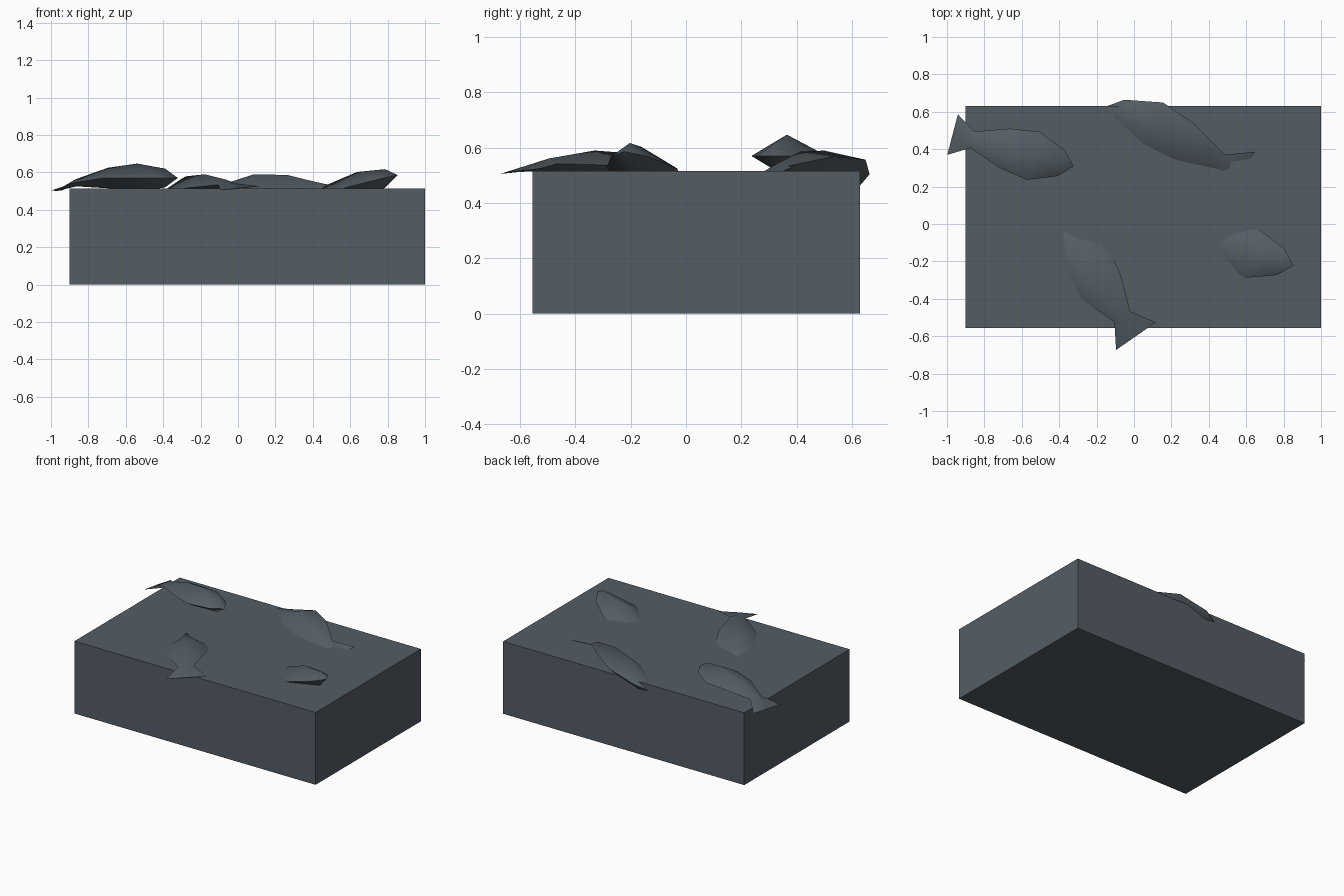
import bpy, bmesh, math

cube = bpy.data.objects.get("Cube")
if cube:
    bpy.data.objects.remove(cube, do_unlink=True)

slate = bpy.data.materials.new("slate_grey")
slate.use_nodes = True
colour = (0.088, 0.11, 0.128, 1)
slate.diffuse_color = colour
slate.node_tree.nodes["Principled BSDF"].inputs["Base Color"].default_value = colour


def make_object(name, bm):
    bmesh.ops.recalc_face_normals(bm, faces=bm.faces[:])
    mesh = bpy.data.meshes.new(name)
    bm.to_mesh(mesh)
    bm.free()
    mesh.materials.append(slate)
    obj = bpy.data.objects.new(name, mesh)
    bpy.context.collection.objects.link(obj)
    return obj


# Solid block
bm = bmesh.new()
bmesh.ops.create_cube(bm, size=1)
bmesh.ops.scale(bm, vec=(1.9, 1.185, 0.515), verts=bm.verts[:])
bmesh.ops.translate(bm, vec=(0.05, 0.0375, 0.2575), verts=bm.verts[:])
make_object("block", bm)

# Fish stations from tail to head: distance, half width, half thickness, height offset
STATIONS = [
    (0, 0.112, 0.002, -0.067),
    (0.11, 0.045, 0.02, -0.025),
    (0.285, 0.108, 0.055, 0),
    (0.445, 0.133, 0.077, 0),
    (0.60, 0.072, 0.05, 0),
]
NOSE = 0.67


def make_fish(name, tail, heading, scale, base, pitch, roll):
    """Diamond-section fish lying on its side, leaning by pitch and roll."""
    c, s = math.cos(math.radians(heading)), math.sin(math.radians(heading))

    def place(along, across, up):
        along, across, up = along * scale, across * scale, up * scale
        return (tail[0] + c * along - s * across,
                tail[1] + s * along + c * across,
                base + up + pitch * along + roll * across)

    bm = bmesh.new()
    rings = []
    for d, w, t, h in STATIONS:
        section = [(w, h), (0, h + t), (-w, h), (0, h - t)]
        rings.append([bm.verts.new(place(d, a, u)) for a, u in section])
    for r0, r1 in zip(rings, rings[1:]):
        for i in range(4):
            j = (i + 1) % 4
            bm.faces.new((r0[i], r0[j], r1[j], r1[i]))
    nose = bm.verts.new(place(NOSE, 0, 0))
    for i in range(4):
        bm.faces.new((rings[-1][i], rings[-1][(i + 1) % 4], nose))
    bm.faces.new(rings[0])
    obj = make_object(name, bm)
    bpy.ops.object.select_all(action="DESELECT")
    obj.select_set(True)
    bpy.context.view_layer.objects.active = obj
    bpy.ops.object.shade_smooth_by_angle(angle=math.radians(70))


# Fish half sunk in the top of the block
make_fish("fish_back_right", (-0.97, 0.478), -14.7, 1, 0.57, 0, 0)
make_fish("fish_front", (0.01, -0.60), 124.8, 1.15, 0.592, -0.2, -0.08)
make_fish("fish_back_left", (0.586, 0.26), 154.5, 1.25, 0.56, -0.12, -0.38)
make_fish("fish_front_left", (0.21, -0.035), -16.3, 1, 0.405, 0.27, 0)
